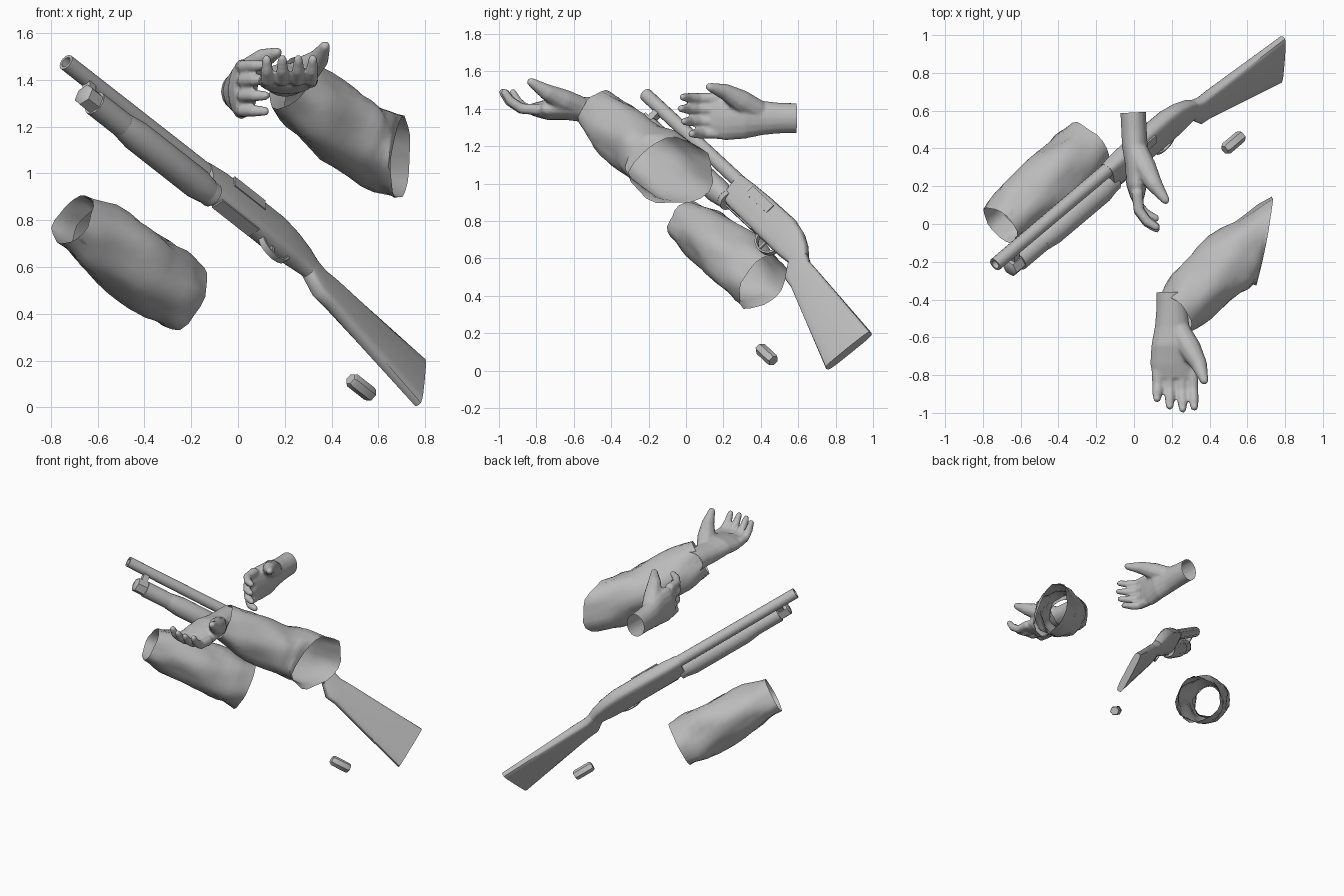
import bpy, bmesh
from math import sin, cos, pi
from mathutils import Vector, Matrix

if "Cube" in bpy.data.objects:
    bpy.data.objects.remove(bpy.data.objects["Cube"])

grey = bpy.data.materials.new("plain grey")
grey.use_nodes = True
GREY = (0.5, 0.5, 0.5, 1)
grey.diffuse_color = GREY
grey.node_tree.nodes["Principled BSDF"].inputs["Base Color"].default_value = GREY


def loft(bm, rings, caps=True):
    """Skin a list of equal rings of points."""
    rows = [[bm.verts.new(p) for p in r] for r in rings]
    n = len(rows[0])
    for a, b in zip(rows, rows[1:]):
        for i in range(n):
            j = (i + 1) % n
            bm.faces.new((a[i], a[j], b[j], b[i]))
    if caps:
        bm.faces.new(rows[0][::-1])
        bm.faces.new(rows[-1])


def finish(name, bm, matrix=None, angle=40, mods=()):
    if matrix:
        bm.transform(matrix)
    bmesh.ops.recalc_face_normals(bm, faces=bm.faces)
    me = bpy.data.meshes.new(name)
    bm.to_mesh(me)
    bm.free()
    me.materials.append(grey)
    ob = bpy.data.objects.new(name, me)
    bpy.context.collection.objects.link(ob)
    bpy.ops.object.select_all(action='DESELECT')
    bpy.context.view_layer.objects.active = ob
    ob.select_set(True)
    for kind, settings in mods:
        m = ob.modifiers.new(kind.title(), kind)
        for k, v in settings.items():
            setattr(m, k, v)
        bpy.ops.object.modifier_apply(modifier=m.name)
    bpy.ops.object.shade_smooth_by_angle(angle=angle * pi / 180)
    return ob


def circle(c, normal, ru, rv, n, lump=None):
    """Ellipse round c, square to normal."""
    normal = Vector(normal).normalized()
    u = normal.cross(Vector((0, 0, 1)))
    u = u.normalized() if u.length > 0.01 else Vector((1, 0, 0))
    v = u.cross(normal)
    pts = []
    for i in range(n):
        a = 2 * pi * i / n
        k = 1 + (lump(a) if lump else 0)
        pts.append(Vector(c) + (u * cos(a) * ru + v * sin(a) * rv) * k)
    return pts


# ---- Gun frame: x runs back from the muzzle, y to the side, z up ----
back = Vector((0.655, 0.553, -0.515)).normalized()
up = Vector((-0.035, 0.704, 0.709))
up = (up - back * up.dot(back)).normalized()
side = up.cross(back)
GUN = Matrix((back, side, up)).transposed().to_4x4()
GUN.translation = (-0.735, -0.215, 1.475)


def rod(name, stations, h, n):
    """Round gun part from (distance, radius) stations at height h."""
    bm = bmesh.new()
    loft(bm, [[Vector((t, r * cos(2 * pi * i / n), h + r * sin(2 * pi * i / n)))
               for i in range(n)] for t, r in stations])
    return finish(name, bm, GUN)


def plate(name, t0, t1, h0, h1, w0, w1):
    bm = bmesh.new()
    loft(bm, [[Vector((t, w, h)) for w, h in ((w0, h0), (w1, h0), (w1, h1), (w0, h1))]
              for t in (t0, t1)])
    return finish(name, bm, GUN)


def body(name, stations, power):
    """Loft of (top t, top h, bottom t, bottom h, half width) stations."""
    bm = bmesh.new()
    rings = []
    for tt, ht, tb, hb, hw in stations:
        ring = []
        for i in range(16):
            a = 2 * pi * i / 16
            y, z = cos(a), sin(a)
            y = abs(y) ** power * (1 if y > 0 else -1)
            z = abs(z) ** power * (1 if z > 0 else -1)
            k = (z + 1) / 2
            ring.append(Vector((tb + (tt - tb) * k, y * hw, hb + (ht - hb) * k)))
        rings.append(ring)
    loft(bm, rings)
    return finish(name, bm, GUN, 45)


# Barrel with muzzle bore, magazine tube and pump
rod("barrel", [(0.1, 0.022), (0, 0.024), (0, 0.036), (0.03, 0.036), (0.95, 0.038)], 0, 12)
rod("magazine_cap", [(0.10, 0.036), (0.11, 0.05), (0.19, 0.05)], -0.115, 6)
rod("magazine_tube", [(0.18, 0.055), (0.95, 0.054)], -0.115, 12)
rod("pump_grip", [(0.36, 0.055), (0.45, 0.067), (0.85, 0.067), (0.92, 0.055)], -0.115, 12)
plate("barrel_band", 0.13, 0.17, -0.08, -0.02, -0.02, 0.02)

# Receiver and stock
body("receiver", [(0.90, 0.037, 0.92, -0.13, 0.042), (1.0, 0.045, 1.0, -0.137, 0.05),
                  (1.15, 0.052, 1.15, -0.14, 0.052),
                  (1.38, 0.055, 1.38, -0.145, 0.05), (1.48, 0.035, 1.47, -0.145, 0.044),
                  (1.56, 0.0, 1.56, -0.138, 0.037), (1.61, -0.035, 1.59, -0.145, 0.033)], 0.55)
body("stock", [(1.59, -0.03, 1.57, -0.143, 0.034),
               (1.66, -0.057, 1.63, -0.215, 0.034), (1.74, -0.062, 1.70, -0.225, 0.036),
               (2.32, -0.109, 2.274, -0.416, 0.025)], 0.5)
plate("ejection_port", 1.04, 1.24, -0.025, 0.03, -0.055, -0.047)
plate("loading_gate", 0.98, 1.22, -0.145, -0.137, -0.03, 0.03)
plate("trigger", 1.33, 1.345, -0.185, -0.14, -0.006, 0.006)

# Trigger guard
bm = bmesh.new()
loft(bm, [[Vector((1.35 - r * cos(a) * 1.4, w, -0.135 - r * sin(a)))
           for r, w in ((0.052, -0.014), (0.062, -0.014), (0.062, 0.014), (0.052, 0.014))]
          for a in (pi * k / 8 for k in range(9))])
finish("trigger_guard", bm, GUN)

# Loose shell, parallel to the gun
centre = Vector((0.525, 0.43, 0.087))
bm = bmesh.new()
loft(bm, [circle(centre + back * t, back, r, r, 6)
          for t, r in ((-0.068, 0.026), (-0.055, 0.034), (0.055, 0.034), (0.068, 0.03))])
finish("shell", bm)


# ---- Crumpled sleeves: open tubes with a turned-in wrist hem ----
def sleeve(name, stations, phase):
    bm = bmesh.new()
    rings = []
    steps = 3
    for s, (a, b) in enumerate(zip(stations, stations[1:])):
        for k in range(steps + (s == len(stations) - 2)):
            f = k / steps
            c, nrm = (Vector(a[i]).lerp(Vector(b[i]), f) for i in (0, 1))
            ru, rv = (a[i] + (b[i] - a[i]) * f for i in (2, 3))
            x = s + f

            def fold(t):
                return (0.05 * sin(3 * t + 1.7 * x + phase) + 0.035 * sin(5 * t - 2.3 * x)
                        + 0.03 * sin(2 * t + 4.1 * x + phase) + 0.025 * sin(7 * t + 3 * x))
            rings.append(circle(c, nrm, ru, rv, 22, fold))
    loft(bm, rings, caps=False)
    return finish(name, bm, angle=50)


lean_a = (0.66, 0.6, -0.45)
sleeve("left_sleeve", [((0.27, -0.42, 1.345), lean_a, 0.095, 0.095),
                       ((0.22, -0.48, 1.385), lean_a, 0.115, 0.12),
                       ((0.31, -0.38, 1.30), lean_a, 0.155, 0.15),
                       ((0.45, -0.25, 1.195), lean_a, 0.165, 0.16),
                       ((0.58, -0.15, 1.12), (0.85, 0.25, -0.25), 0.175, 0.168),
                       ((0.695, -0.07, 1.06), (1, -0.18, -0.06), 0.22, 0.18)], 0.4)
lean_b = (0.67, 0.58, -0.46)
sleeve("right_sleeve", [((-0.63, 0.055, 0.75), lean_b, 0.105, 0.105),
                        ((-0.705, -0.005, 0.80), lean_b, 0.115, 0.115),
                        ((-0.61, 0.09, 0.74), lean_b, 0.145, 0.145),
                        ((-0.45, 0.22, 0.63), lean_b, 0.165, 0.165),
                        ((-0.32, 0.33, 0.53), lean_b, 0.165, 0.165),
                        ((-0.24, 0.41, 0.47), lean_b, 0.155, 0.155)], 2.1)


# ---- Hands: x along the fingers, y to the thumb, z out of the palm ----
def tube(bm, points, radii):
    pts = [Vector(p) for p in points]
    rings = []
    for i, p in enumerate(pts):
        d = pts[min(i + 1, len(pts) - 1)] - pts[max(i - 1, 0)]
        rings.append(circle(p, d, radii[i], radii[i], 10))
    d.normalize()
    rings.append(circle(pts[-1] + d * radii[-1] * 0.7, d, radii[-1] * 0.6, radii[-1] * 0.6, 10))
    loft(bm, rings)


def hand(name, origin, f, a, p):
    bm = bmesh.new()
    # Wrist and palm
    loft(bm, [circle((x, y, z), (1, 0, 0), w, t, 16) for x, y, z, w, t in (
        (-0.12, 0, 0, 0.08, 0.068), (0, 0, 0, 0.082, 0.068), (0.09, 0, 0, 0.092, 0.068),
        (0.19, 0.005, 0.01, 0.118, 0.066), (0.29, 0.003, 0, 0.124, 0.056),
        (0.37, 0.005, 0, 0.112, 0.034))])
    # Four fingers, little to index
    for y, reach in ((-0.083, 0.72), (-0.02, 0.95), (0.045, 1.05), (0.104, 1.0)):
        tube(bm, [(0.33, y, 0), (0.35 + 0.08 * reach, y, 0.005),
                  (0.35 + 0.14 * reach, y * 1.03, 0.045), (0.35 + 0.175 * reach, y * 1.05, 0.095)],
             (0.032, 0.029, 0.026, 0.02))
    # Thumb and its fleshy base
    tube(bm, [(0.12, 0.04, 0.015), (0.21, 0.09, 0.05), (0.30, 0.14, 0.095), (0.385, 0.165, 0.15)],
         (0.06, 0.062, 0.044, 0.023))
    axes = [Vector(v).normalized() for v in (f, a, p)]
    m = Matrix(axes).transposed().to_4x4()
    m.translation = origin
    ob = finish(name, bm, m, 60, [("REMESH", {"mode": 'VOXEL', "voxel_size": 0.009}),
                                  ("SMOOTH", {"factor": 0.5, "iterations": 4})])
    # Open the wrist with a straight cut
    bm = bmesh.new()
    bm.from_mesh(ob.data)
    bmesh.ops.bisect_plane(bm, geom=bm.verts[:] + bm.edges[:] + bm.faces[:], dist=0.0001,
                           plane_co=m @ Vector((-0.09, 0, 0)), plane_no=axes[0], clear_inner=True)
    bm.to_mesh(ob.data)
    bm.free()


hand("left_hand", (0.20, -0.45, 1.395), (0.02, -1, 0), (1, 0.02, 0), (0, 0, 1))
hand("right_hand", (0, 0.50, 1.35), (0.05, -1, 0.005), (0, 0.005, 1), (1, 0.05, 0))
